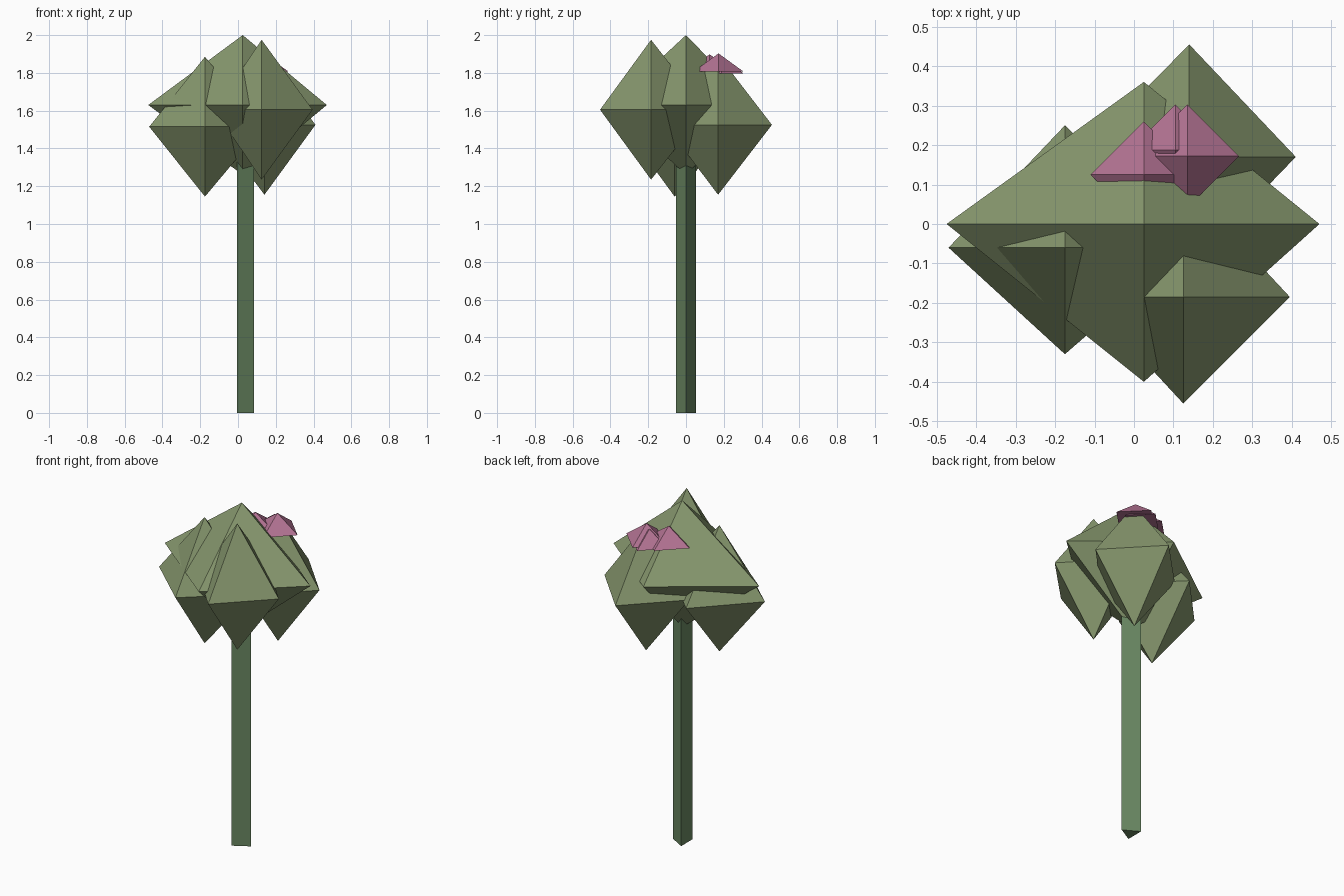
import bpy, bmesh, math

if "Cube" in bpy.data.objects:
    bpy.data.objects.remove(bpy.data.objects["Cube"])


def material(name, rgb):
    m = bpy.data.materials.new(name)
    m.diffuse_color = (*rgb, 1)
    m.use_nodes = True
    m.node_tree.nodes["Principled BSDF"].inputs["Base Color"].default_value = m.diffuse_color
    return m


LEAF = material("leaf_green", (0.24, 0.31, 0.155))
STEM = material("stem_green", (0.14, 0.24, 0.12))
PINK = material("blossom_pink", (0.45, 0.17, 0.29))


def finish(name, bm, mat):
    bmesh.ops.recalc_face_normals(bm, faces=bm.faces)
    mesh = bpy.data.meshes.new(name)
    bm.to_mesh(mesh)
    bm.free()
    mesh.materials.append(mat)
    ob = bpy.data.objects.new(name, mesh)
    bpy.context.collection.objects.link(ob)
    return ob


def gem(name, centre, left, right, front, back, height, mat, flat_base=False):
    """Four-sided faceted clump: double pyramid, or one pyramid on a flat base."""
    x, y, z = centre
    bm = bmesh.new()
    ring = [bm.verts.new(p) for p in (
        (x + right, y, z), (x, y + back, z), (x - left, y, z), (x, y - front, z))]
    tips = [bm.verts.new((x, y, z + height))]
    if flat_base:
        bm.faces.new(ring)
    else:
        tips.append(bm.verts.new((x, y, z - height)))
    for tip in tips:
        for i in range(4):
            bm.faces.new((ring[i], ring[(i + 1) % 4], tip))
    return finish(name, bm, mat)


# Three-sided stem with one edge towards +x
bm = bmesh.new()
base = [bm.verts.new((0.025 + 0.06 * math.cos(a), 0.06 * math.sin(a), 0))
        for a in (math.radians(120 * i) for i in range(3))]
face = bm.faces.new(base)
out = bmesh.ops.extrude_face_region(bm, geom=[face])
top = [v for v in out["geom"] if isinstance(v, bmesh.types.BMVert)]
bmesh.ops.translate(bm, vec=(0, 0, 1.5), verts=top)
if not any(f.normal.z and all(v.co.z == 0 for v in f.verts) for f in bm.faces):
    bm.faces.new(base)
finish("stem", bm, STEM)

# Leaf clumps: centre, then reach left / right / front / back
gem("main_leaf_clump", (0.025, 0, 1.63), 0.50, 0.445, 0.40, 0.36, 0.37, LEAF)
gem("front_right_leaf_clump", (0.125, -0.185, 1.605), 0.25, 0.27, 0.27, 0.29, 0.37, LEAF)
gem("front_left_leaf_clump", (-0.175, -0.06, 1.515), 0.295, 0.31, 0.27, 0.31, 0.37, LEAF)
gem("back_right_leaf_clump", (0.14, 0.17, 1.525), 0.28, 0.27, 0.28, 0.285, 0.37, LEAF)

# Blossom petals: small pyramids sunk into the canopy
for name, c, r in (
        ("left_blossom", (0.025, 0.125, 1.803), 0.135),
        ("right_blossom", (0.135, 0.172, 1.808), 0.131),
        ("middle_blossom", (0.105, 0.188, 1.798), 0.115)):
    gem(name, c, r, r, r, r, 0.095 if r > 0.12 else 0.085, PINK, flat_base=True)
